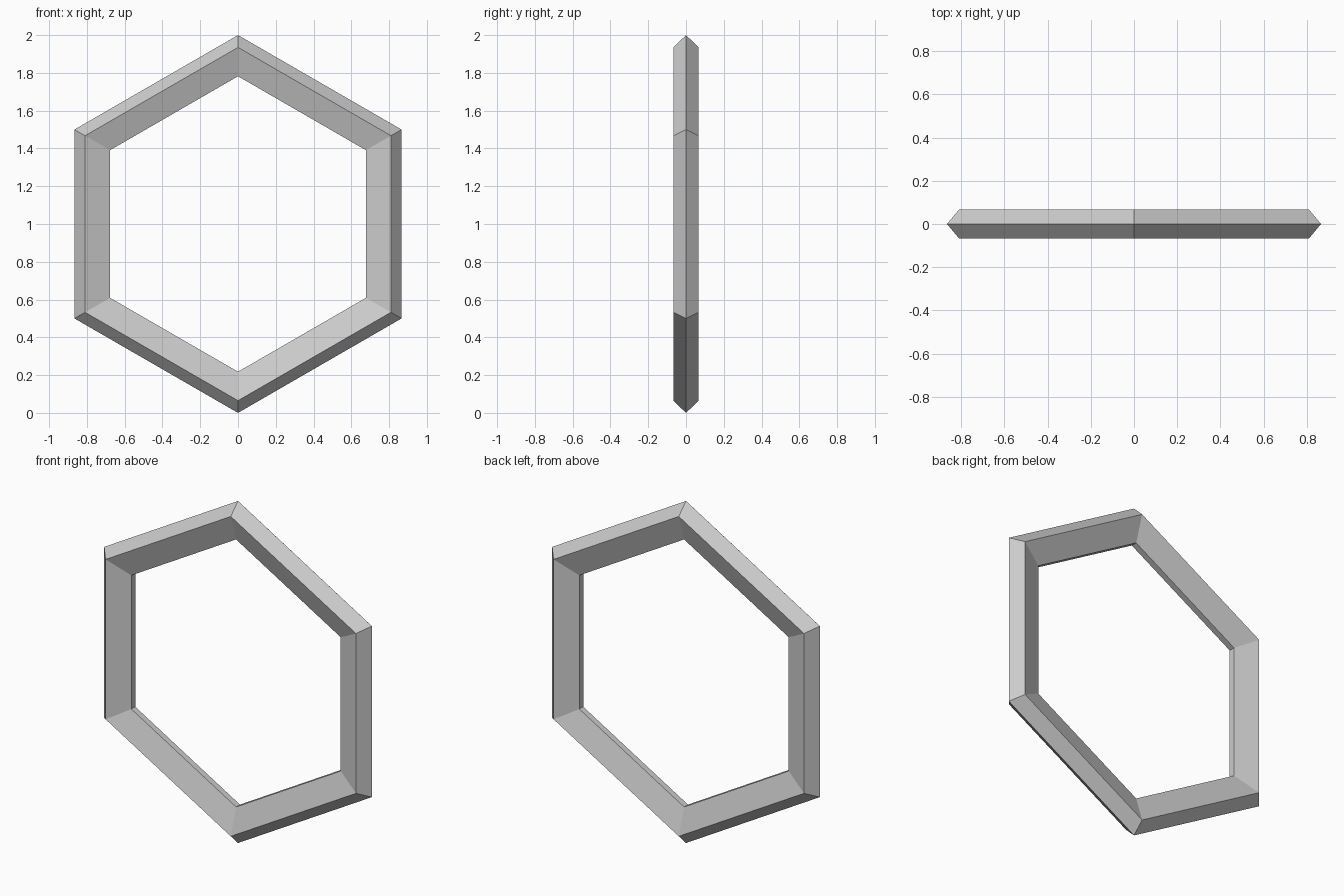
import bpy, bmesh
from math import sin, cos, tau

if "Cube" in bpy.data.objects:
    bpy.data.objects.remove(bpy.data.objects["Cube"])

SIDES = 6
# five-point cross-section: (corner radius, depth)
PROFILE = [(1.0, 0.0), (0.935, -0.067), (0.782, -0.018),
           (0.782, 0.018), (0.935, 0.067)]

bm = bmesh.new()

# one copy of the section at every hexagon corner, points up and down
rings = []
for i in range(SIDES):
    a = tau * i / SIDES
    rings.append([bm.verts.new((r * sin(a), y, 1 + r * cos(a))) for r, y in PROFILE])

# join neighbouring sections with flat faces
n = len(PROFILE)
for i in range(SIDES):
    a, b = rings[i], rings[(i + 1) % SIDES]
    for j in range(n):
        k = (j + 1) % n
        bm.faces.new((a[j], a[k], b[k], b[j]))

bmesh.ops.recalc_face_normals(bm, faces=bm.faces)
mesh = bpy.data.meshes.new("hexagonal_ring")
bm.to_mesh(mesh)
bm.free()
bpy.context.collection.objects.link(bpy.data.objects.new("hexagonal_ring", mesh))
